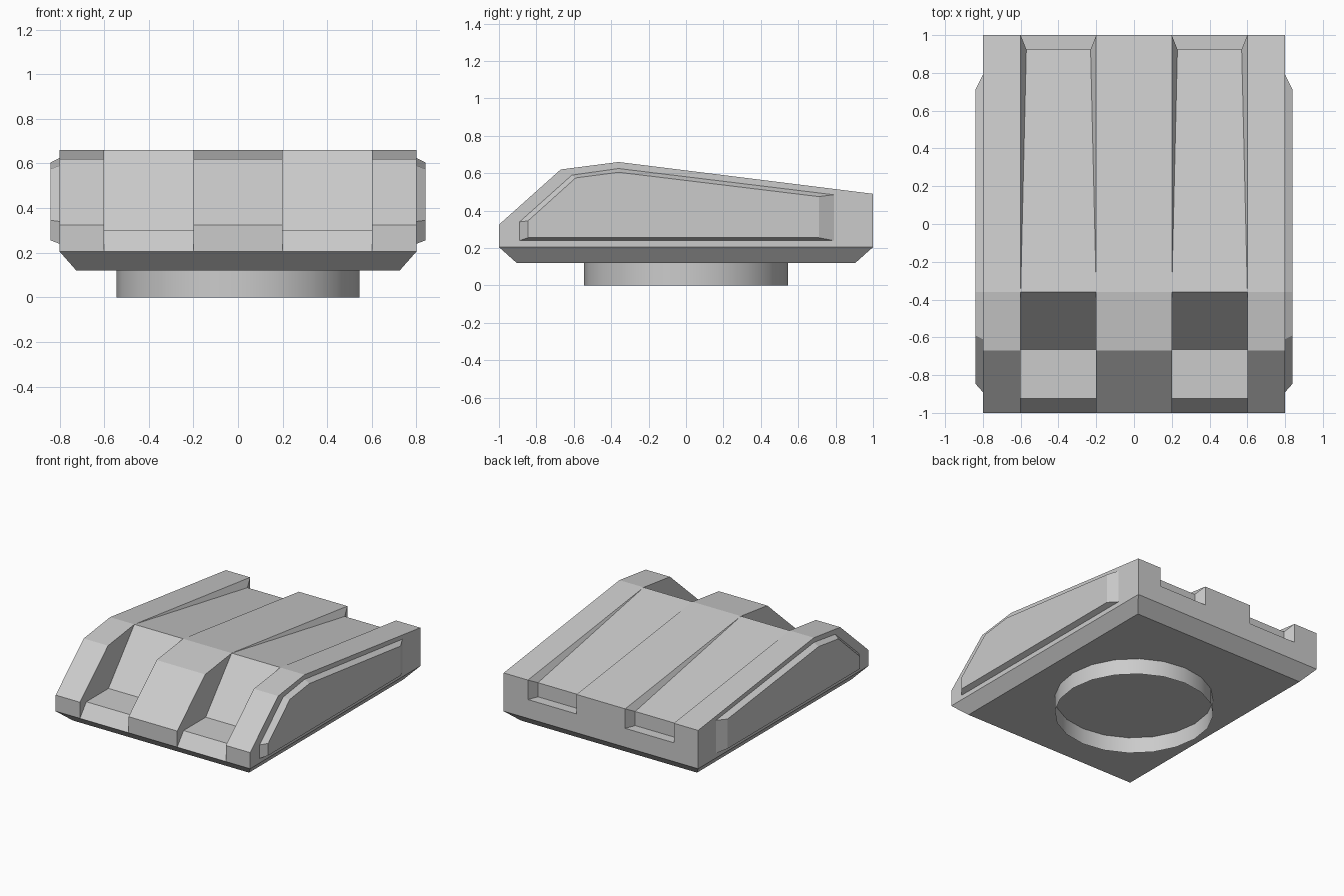
import bpy, bmesh, math

if "Cube" in bpy.data.objects:
    bpy.data.objects.remove(bpy.data.objects["Cube"])

bm = bmesh.new()


def face(pts, s):
    """Add a polygon, mirrored in x when s is -1."""
    bm.faces.new([bm.verts.new((s * x, y, z)) for x, y, z in pts])


def loft(a, b, s):
    """Quads between two closed point loops of equal length."""
    n = len(a)
    for i in range(n):
        j = (i + 1) % n
        face([a[i], a[j], b[j], b[i]], s)


def at(x, prof):
    return [(x, y, z) for y, z in prof]


# Side profiles as (y, z)
RIB = [(-1, .205), (-1, .325), (-.67, .62), (-.36, .66), (1, .49), (1, .205)]
FLOOR = [(-1, .205), (-.925, .30), (-.665, .30), (-.36, .66)]
PANEL = [(-.89, .24), (-.89, .34), (-.61, .59), (-.36, .625), (.79, .485), (.79, .24)]
RAISED = [(-.845, .255), (-.845, .345), (-.59, .575), (-.36, .605), (.71, .475), (.71, .255)]
UNDER = [(.905, .12), (-.905, .12)]
INSET, SHELF = .03, .345


def rib(x, xb):
    return at(x, RIB) + at(xb, UNDER)


def channel(x, xi):
    return (at(x, FLOOR) + [(xi, .925, .45), (xi, .925, SHELF), (x, 1, SHELF), (x, 1, .205)]
            + at(x, UNDER))


for s in (1, -1):
    # Centre rib and outer rib, including chamfered underside
    loft(rib(0, 0), rib(.2, .2), s)
    loft(rib(.6, .6), rib(.8, .725), s)
    # Recessed channel between the ribs
    loft(channel(.2, .2 + INSET), channel(.6, .6 - INSET), s)
    # Channel walls
    for x, xi in ((.2, .2 + INSET), (.6, .6 - INSET)):
        face(at(x, RIB[:4] + FLOOR[:0:-1][1:]), s)
        top, low = (xi, .925, .45), (xi, .925, SHELF)
        face([(x, -.36, .66), (x, 1, .49), top], s)
        face([top, (x, 1, .49), (x, 1, SHELF), low], s)
    # Side chamfer of the base
    face([(.8, -1, .205), (.8, 1, .205), (.725, .905, .12), (.725, -.905, .12)], s)
    # Raised side panel with bevelled rim
    loft(at(.8, RIB), at(.8, PANEL), s)
    loft(at(.8, PANEL), at(.84, RAISED), s)
    face(at(.84, RAISED), s)

bmesh.ops.remove_doubles(bm, verts=bm.verts[:], dist=1e-4)
bmesh.ops.recalc_face_normals(bm, faces=bm.faces[:])
# Merge coplanar neighbours such as the centre seam and underside
bmesh.ops.dissolve_limit(bm, angle_limit=math.radians(.5),
                         verts=bm.verts[:], edges=bm.edges[:])
mesh = bpy.data.meshes.new("hull")
bm.to_mesh(mesh)
bm.free()
hull = bpy.data.objects.new("hull", mesh)
bpy.context.collection.objects.link(hull)

# Open mounting ring underneath
bpy.ops.mesh.primitive_cylinder_add(vertices=20, radius=.545, depth=.12,
                                    end_fill_type='NOTHING', location=(0, 0, .06))
ring = bpy.context.object
ring.name = "mount_ring"
bpy.ops.object.shade_smooth_by_angle(angle=math.radians(30))
